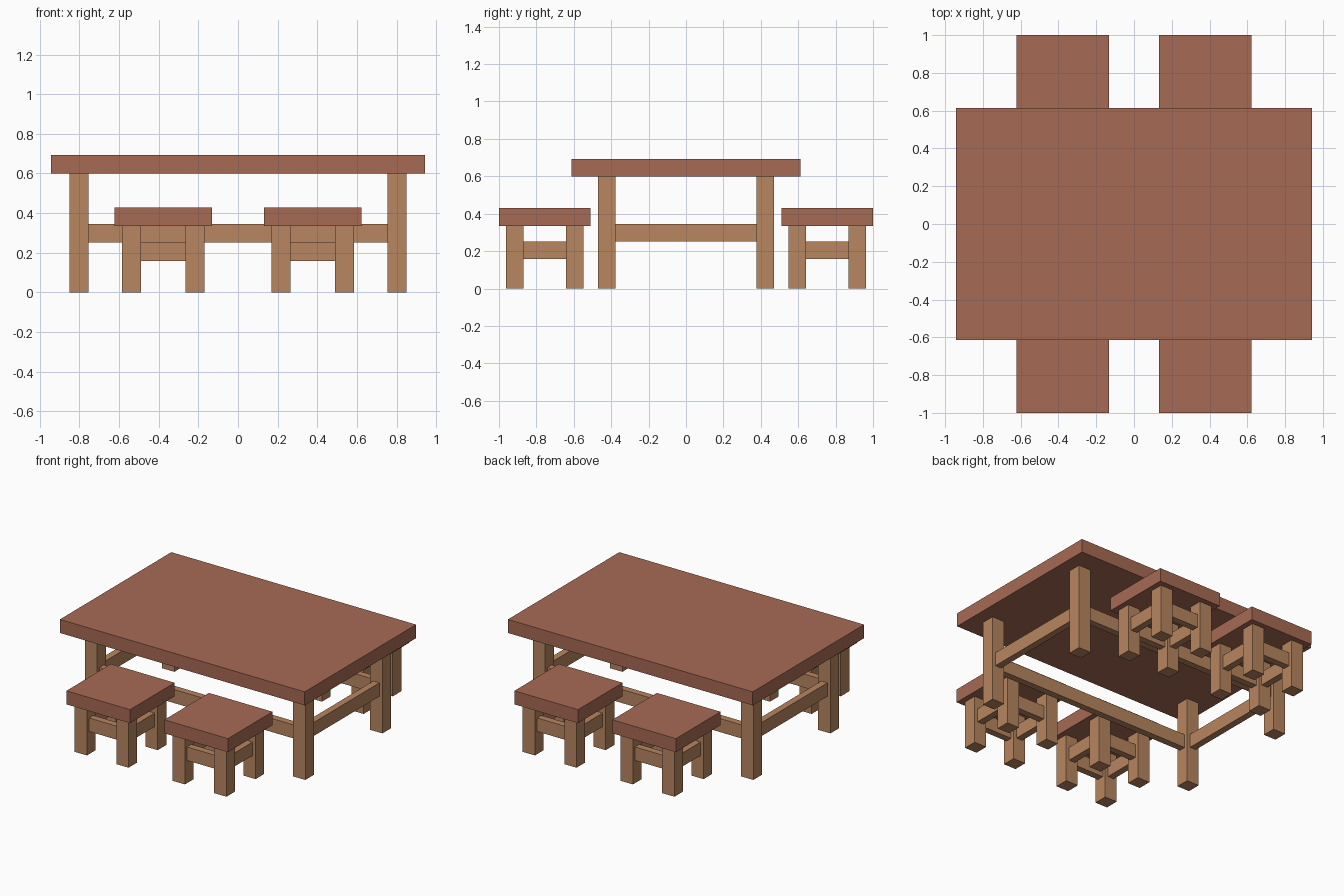
import bpy
import bmesh

if "Cube" in bpy.data.objects:
    bpy.data.objects.remove(bpy.data.objects["Cube"])

U = 1 / 10.6  # timber thickness


def material(name, rgb):
    m = bpy.data.materials.new(name)
    m.diffuse_color = (*rgb, 1)
    m.use_nodes = True
    m.node_tree.nodes["Principled BSDF"].inputs["Base Color"].default_value = m.diffuse_color
    return m


RED = material("red_wood", (0.39, 0.144, 0.089))
PALE = material("pale_wood", (0.479, 0.238, 0.117))


def box(name, center, size, mat):
    bm = bmesh.new()
    bmesh.ops.create_cube(bm, size=1)
    bmesh.ops.scale(bm, vec=size, verts=bm.verts)
    me = bpy.data.meshes.new(name)
    bm.to_mesh(me)
    bm.free()
    me.materials.append(mat)
    ob = bpy.data.objects.new(name, me)
    ob.location = center
    bpy.context.collection.objects.link(ob)


def furniture(name, slab, cx, cy, half_x, half_y, leg_x, leg_y, leg_h, rail_z):
    """Slab on four square legs, joined by four thin rails."""
    box(f"{name}_{slab}", (cx, cy, leg_h + U / 2), (2 * half_x, 2 * half_y, U), RED)
    for sx in (-1, 1):
        for sy in (-1, 1):
            box(f"{name}_leg", (cx + sx * leg_x, cy + sy * leg_y, leg_h / 2), (U, U, leg_h), PALE)
    for s in (-1, 1):
        box(f"{name}_long_rail", (cx, cy + s * leg_y, rail_z), (2 * leg_x - U, U / 2, U), PALE)
        box(f"{name}_cross_rail", (cx + s * leg_x, cy, rail_z), (U / 2, 2 * leg_y - U, U), PALE)


# Table
furniture("table", "top", 0, 0, 10 * U, 6.5 * U, 8.5 * U, 4.5 * U, 0.599, 0.299)

# Four stools, two on each long side
for sx in (-1, 1):
    for sy in (-1, 1):
        furniture("stool", "seat", sx * 4 * U, sy * 8 * U, 2.6 * U, 2.6 * U,
                  1.7 * U, 1.7 * U, 0.335, 0.205)
